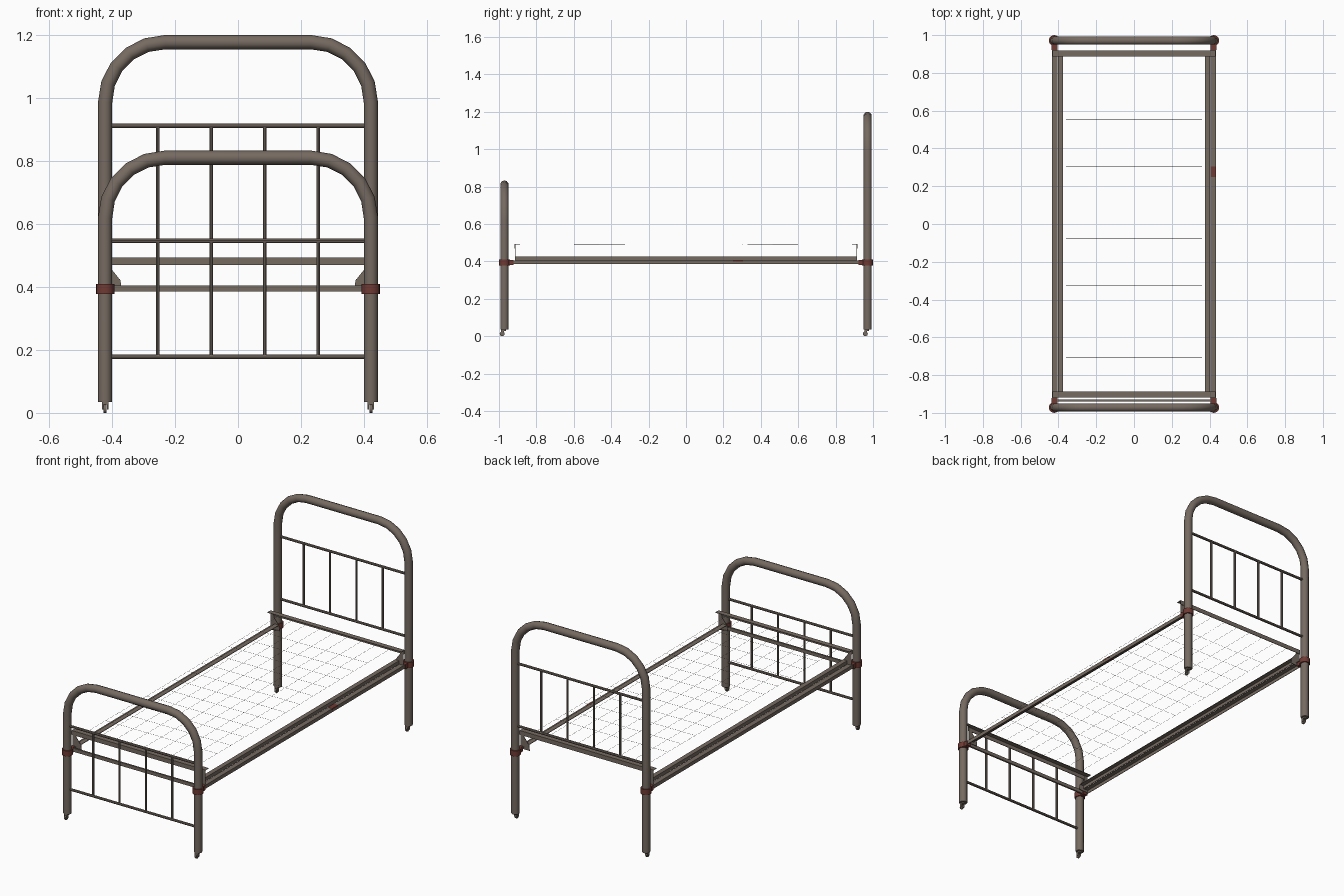
import bpy, bmesh, math
from mathutils import Matrix, Vector

if "Cube" in bpy.data.objects:
    bpy.data.objects.remove(bpy.data.objects["Cube"])


def material(name, rgb):
    m = bpy.data.materials.new(name)
    m.use_nodes = True
    m.diffuse_color = (*rgb, 1)
    m.node_tree.nodes["Principled BSDF"].inputs["Base Color"].default_value = (*rgb, 1)
    return m


METAL = material("brown metal", (0.18, 0.145, 0.12))
RED = material("red paint", (0.16, 0.042, 0.033))

POST_X, END_Y, TUBE_R = 0.422, 0.971, 0.0225


def smooth(ob):
    bpy.ops.object.select_all(action="DESELECT")
    ob.select_set(True)
    bpy.context.view_layer.objects.active = ob
    bpy.ops.object.shade_smooth_by_angle(angle=math.radians(40))


def tubes(name, paths, radius, resolution=3):
    """Round bars swept along straight-segment paths, as one mesh."""
    curve = bpy.data.curves.new(name, "CURVE")
    curve.dimensions = "3D"
    curve.bevel_depth = radius
    curve.bevel_resolution = resolution
    curve.use_fill_caps = True
    for path in paths:
        spline = curve.splines.new("POLY")
        spline.points.add(len(path) - 1)
        for point, co in zip(spline.points, path):
            point.co = (*co, 1)
    ob = bpy.data.objects.new(name, curve)
    bpy.context.collection.objects.link(ob)
    bpy.ops.object.select_all(action="DESELECT")
    ob.select_set(True)
    bpy.context.view_layer.objects.active = ob
    bpy.ops.object.convert(target="MESH")
    ob = bpy.context.object
    ob.data.materials.clear()
    ob.data.materials.append(METAL)
    smooth(ob)
    return ob


def finish(name, bm, mat=METAL):
    bmesh.ops.recalc_face_normals(bm, faces=bm.faces)
    mesh = bpy.data.meshes.new(name)
    bm.to_mesh(mesh)
    bm.free()
    mesh.materials.append(mat)
    ob = bpy.data.objects.new(name, mesh)
    bpy.context.collection.objects.link(ob)
    smooth(ob)
    return ob


def add_box(bm, lo, hi):
    lo, hi = Vector(lo), Vector(hi)
    size = Vector([abs(c) for c in hi - lo])
    mat = Matrix.Translation((lo + hi) / 2) @ Matrix.Diagonal((*size, 1))
    bmesh.ops.create_cube(bm, size=1, matrix=mat)


def add_cylinder(bm, center, radius, depth, axis="Z"):
    turn = Matrix.Rotation(math.pi / 2, 4, "Y") if axis == "X" else Matrix()
    bmesh.ops.create_cone(bm, cap_ends=True, segments=16, radius1=radius, radius2=radius,
                          depth=depth, matrix=Matrix.Translation(center) @ turn)


def arch(y, top, corner=0.19, steps=5):
    """Path up one post, round both corners and down the other."""
    zc, xc = top - TUBE_R - corner, POST_X - corner
    half = []
    for i in range(steps + 1):
        a = math.pi / 2 * i / steps
        half.append((xc + corner * math.cos(a), y, zc + corner * math.sin(a)))
    half.insert(0, (POST_X, y, 0.035))
    return half + [(-x, y, z) for x, y, z in reversed(half)]


# Bent tube ends with their bars and spindles
SPINDLES = (-0.255, -0.085, 0.085, 0.255)
for label, y, top, low, high in (("head", END_Y, 1.2, 0.547, 0.912),
                                 ("foot", -END_Y, 0.833, 0.178, 0.547)):
    tubes(label + "_frame", [arch(y, top)], TUBE_R)
    tubes(label + "_bars", [[(-POST_X, y, z), (POST_X, y, z)] for z in (low, high)], 0.0075, 2)
    tubes(label + "_spindles", [[(x, y, low), (x, y, high)] for x in SPINDLES], 0.006, 2)

# Foot cross strip at collar height
bm = bmesh.new()
add_box(bm, (-0.41, -0.94, 0.385), (0.41, -0.93, 0.405))
finish("foot_cross_strip", bm)

# Collars and casters at each post
T = 0.003
for sy, end in ((1, "head"), (-1, "foot")):
    for sx, side in ((1, "left"), (-1, "right")):
        x, y = sx * POST_X, sy * END_Y
        bm = bmesh.new()
        add_cylinder(bm, (x, y, 0.394), 0.029, 0.032)
        add_box(bm, (x - 0.014, y, 0.38), (x + 0.014, sy * 0.922, 0.408))
        finish(f"{end}_{side}_collar", bm, RED)

        bm = bmesh.new()
        add_cylinder(bm, (x, y - 0.012, 0.013), 0.013, 0.009, "X")
        for s in (-1, 1):
            add_box(bm, (x + s * 0.006, y - 0.017, 0.01), (x + s * 0.01, y - 0.003, 0.03))
        add_box(bm, (x - 0.01, y - 0.017, 0.027), (x + 0.01, y + 0.008, 0.036))
        finish(f"{end}_{side}_caster", bm)

# Side rails: an outer angle iron with the spring frame angle inside it
for sx, side in ((1, "left"), (-1, "right")):
    for name, x_out, x_in, z0, z1, y in (("rail", 0.433, 0.405, 0.385, 0.406, 0.955),
                                         ("spring_rail", 0.402, 0.375, 0.404, 0.425, 0.915)):
        bm = bmesh.new()
        add_box(bm, (sx * x_out, -y, z0), (sx * (x_out - T), y, z1))
        add_box(bm, (sx * x_out, -y, z1 - T), (sx * x_in, y, z1))
        finish(f"{side}_{name}", bm)

# Red paint patch on the left rail
bm = bmesh.new()
add_box(bm, (0.406, 0.25, 0.4), (0.434, 0.305, 0.407))
finish("rail_paint_patch", bm, RED)

# Raised end angles and the curved brackets that carry them
BRACKET = [(0.37, 0.39), (0.373, 0.42), (0.39, 0.442), (0.405, 0.46),
           (0.411, 0.49), (0.43, 0.49), (0.43, 0.39)]
for sy, end in ((1, "head"), (-1, "foot")):
    bm = bmesh.new()
    add_box(bm, (-0.432, sy * 0.918, 0.469), (0.432, sy * 0.915, 0.494))
    add_box(bm, (-0.432, sy * 0.918, 0.491), (0.432, sy * 0.888, 0.494))
    finish(end + "_spring_angle", bm)
    for sx, side in ((1, "left"), (-1, "right")):
        bm = bmesh.new()
        face = bm.faces.new([bm.verts.new((sx * x, sy * 0.912, z)) for x, z in BRACKET])
        extruded = bmesh.ops.extrude_face_region(bm, geom=[face])["geom"]
        bmesh.ops.translate(bm, vec=(0, sy * T, 0),
                            verts=[v for v in extruded if isinstance(v, bmesh.types.BMVert)])
        finish(f"{end}_{side}_bracket", bm)

# Fine wire mesh stretched between the end angles
long_wires = [[(0.09 * i, -0.9, 0.491), (0.09 * i, 0, 0.487), (0.09 * i, 0.9, 0.491)]
              for i in range(-4, 5)]
cross_wires = [[(-0.36, y, 0.489), (0.36, y, 0.489)]
               for y in (-0.705 + 0.126 * i for i in range(12))]
tubes("spring_wires", long_wires + cross_wires, 0.0006, 0)
